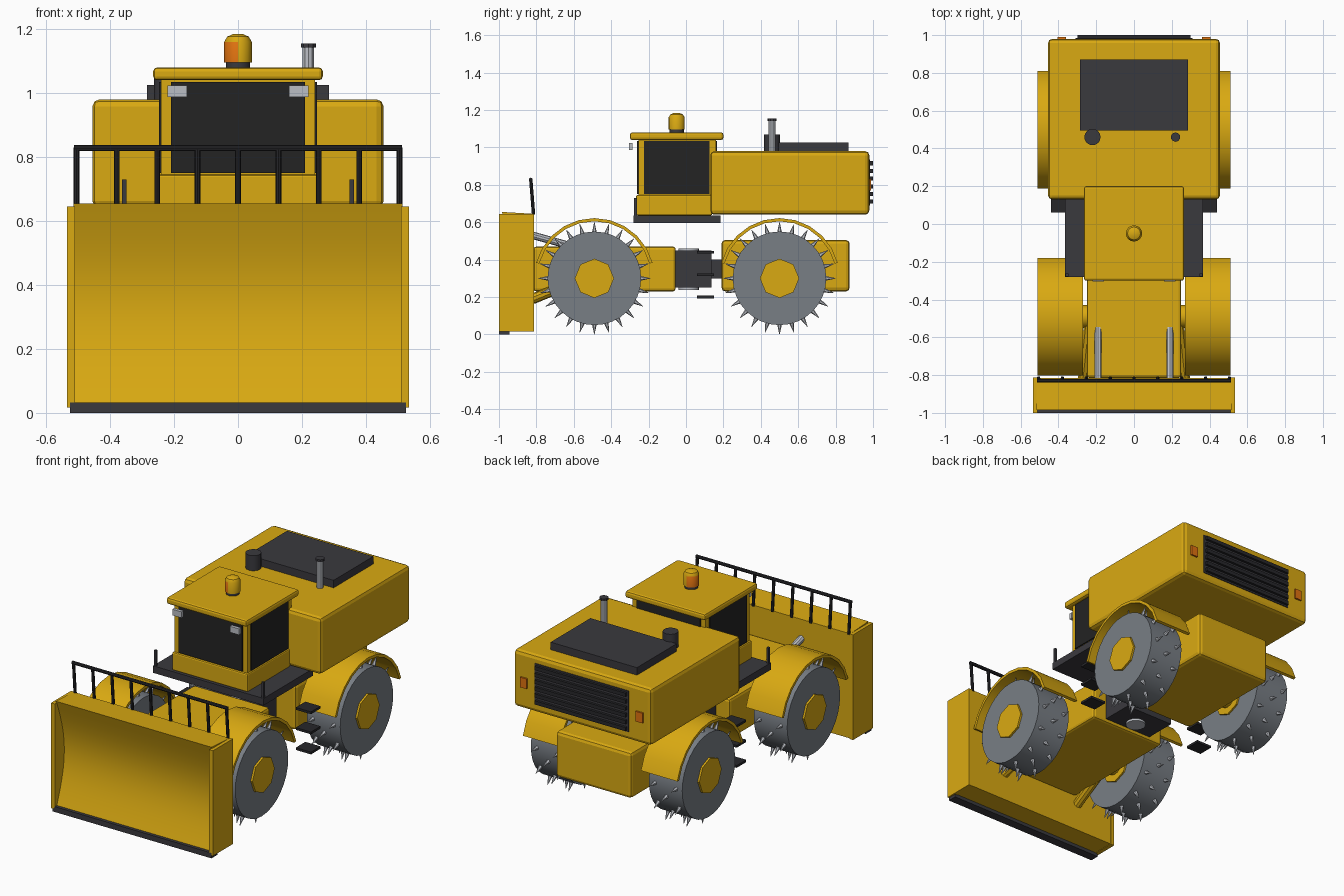
import bpy, bmesh, math
from mathutils import Vector

if "Cube" in bpy.data.objects:
    bpy.data.objects.remove(bpy.data.objects["Cube"], do_unlink=True)


def material(name, color):
    m = bpy.data.materials.new(name)
    m.use_nodes = True
    m.diffuse_color = (*color, 1)
    m.node_tree.nodes["Principled BSDF"].inputs["Base Color"].default_value = (*color, 1)
    return m


YELLOW = material("machine yellow", (0.7, 0.4, 0.006))
DARK = material("dark grey", (0.042, 0.041, 0.048))
BLACK = material("black", (0.02, 0.02, 0.023))
GLASS = material("tinted glass", (0.017, 0.017, 0.017))
STEEL = material("wheel steel", (0.19, 0.21, 0.235))
SILVER = material("silver", (0.5, 0.52, 0.56))
ORANGE = material("orange lamp", (0.75, 0.17, 0.005))


def make(name, bm, *mats, smooth=False, bevel=0):
    bmesh.ops.recalc_face_normals(bm, faces=bm.faces)
    mesh = bpy.data.meshes.new(name)
    bm.to_mesh(mesh)
    bm.free()
    ob = bpy.data.objects.new(name, mesh)
    bpy.context.collection.objects.link(ob)
    for m in mats:
        mesh.materials.append(m)
    if bevel:
        mod = ob.modifiers.new("Bevel", "BEVEL")
        mod.width, mod.segments = bevel, 2
    if smooth:
        bpy.ops.object.select_all(action="DESELECT")
        ob.select_set(True)
        bpy.context.view_layer.objects.active = ob
        bpy.ops.object.shade_smooth_by_angle(angle=math.radians(35))
    return ob


def box(name, x, y, z, mat, bevel=0):
    """Box from (low, high) ranges."""
    bm = bmesh.new()
    bmesh.ops.create_cube(bm, size=1)
    for v in bm.verts:
        v.co = [sum(r) / 2 + c * (r[1] - r[0]) for c, r in zip(v.co, (x, y, z))]
    return make(name, bm, mat, bevel=bevel)


def add_cone(bm, a, b, r1, r2, n):
    a, b = Vector(a), Vector(b)
    d = b - a
    rot = d.to_track_quat("Z", "Y").to_matrix().to_4x4()
    rot.translation = (a + b) / 2
    bmesh.ops.create_cone(bm, cap_ends=True, segments=n, radius1=r1, radius2=r2,
                          depth=d.length, matrix=rot)


def rod(name, a, b, r, mat, n=16, smooth=True):
    bm = bmesh.new()
    add_cone(bm, a, b, r, r, n)
    return make(name, bm, mat, smooth=smooth)


def prism(name, profile, x0, x1, mat, smooth=False):
    """Extrude a closed (y, z) outline along x."""
    bm = bmesh.new()
    f = bm.faces.new([bm.verts.new((x0, y, z)) for y, z in profile])
    new = bmesh.ops.extrude_face_region(bm, geom=[f])["geom"]
    bmesh.ops.translate(bm, vec=(x1 - x0, 0, 0),
                        verts=[g for g in new if isinstance(g, bmesh.types.BMVert)])
    return make(name, bm, mat, smooth=smooth)


SIDES = (("left", 1), ("right", -1))


def span(s, lo, hi):
    return (lo, hi) if s > 0 else (-hi, -lo)


# Engine body, roof hatch, stacks
box("engine_body", (-.455, .455), (.13, .98), (.64, .98), YELLOW, .022)
box("engine_hatch", (-.285, .285), (.495, .87), (.97, 1.025), DARK)
rod("air_intake", (-.22, .46, .97), (-.22, .46, 1.07), .043, DARK)
rod("exhaust_stack", (.22, .46, .97), (.22, .46, 1.145), .019, SILVER, 10)
rod("exhaust_cap", (.22, .46, 1.142), (.22, .46, 1.155), .025, DARK, 10)

# Rear grille and lamps
box("grille_panel", (-.31, .31), (.97, .985), (.69, .935), DARK)
for i in range(6):
    z = .71 + i * .041
    box(f"grille_slat_{i}", (-.3, .3), (.98, 1), (z - .011, z + .011), BLACK)
for side, s in SIDES:
    box(f"rear_lamp_{side}", span(s, .36, .405), (.97, .99), (.77, .83), ORANGE)

# Cab with plate windows
box("cab_platform", (-.365, .365), (-.28, .185), (.595, .637), DARK)
box("cab_base", (-.25, .25), (-.267, .14), (.637, .745), YELLOW, .008)
box("cab_shell", (-.24, .24), (-.255, .16), (.74, 1.045), YELLOW)
box("front_window", (-.21, .21), (-.262, -.254), (.75, 1.035), GLASS)
box("rear_window", (-.21, .21), (.159, .167), (.75, 1.035), GLASS)
for side, s in SIDES:
    box(f"side_window_{side}", span(s, .239, .247), (-.225, .125), (.75, 1.035), GLASS)
    box(f"headlight_{side}", span(s, .16, .22), (-.305, -.285), (.987, 1.023), SILVER)
    box(f"grab_post_{side}", span(s, .348, .362), (-.277, -.263), (.635, .73), DARK)
    # Access steps
    for i, z in enumerate((.2, .32, .44)):
        box(f"step_{side}_{i}", span(s, .34, .44), (.06, .15), (z - .007, z + .007), BLACK)
box("cab_roof", (-.265, .265), (-.3, .2), (1.04, 1.08), YELLOW, .012)

# Beacon: revolved dome, orange on its right half below the cap
rod("beacon_base", (0, -.05, 1.075), (0, -.05, 1.1), .038, DARK)
bm = bmesh.new()
outline = [(.043, 1.095), (.043, 1.16), (.034, 1.176), (.016, 1.184)]
rings = [[bm.verts.new((r * math.cos(k * math.pi / 8), -.05 + r * math.sin(k * math.pi / 8), z))
          for k in range(16)] for r, z in outline]
for lo, hi in zip(rings, rings[1:]):
    for k in range(16):
        bm.faces.new((lo[k], lo[k - 1], hi[k - 1], hi[k]))
bm.faces.new(rings[-1])
bm.faces.new(rings[0])
for f in bm.faces:
    c = f.calc_center_median()
    f.material_index = int(c.x < 0 and c.z < 1.15 and len(f.verts) == 4)
make("beacon", bm, YELLOW, ORANGE, smooth=True)

# Frames and articulation joint
box("front_frame", (-.25, .25), (-.815, -.055), (.23, .47), YELLOW, .015)
box("rear_frame", (-.25, .25), (.19, .875), (.23, .505), YELLOW, .02)
box("joint_block", (-.16, .16), (-.06, .135), (.25, .45), DARK)
rod("joint_pin", (0, .015, .237), (0, .015, .46), .055, SILVER)
box("joint_link", (-.08, .08), (.13, .2), (.3, .4), DARK)

# Spiked wheels, hubs, arched fenders
for end, cy in (("front", -.49), ("rear", .5)):
    rod(f"{end}_axle", (-.3, cy, .3), (.3, cy, .3), .06, YELLOW)
    for side, s in SIDES:
        name = f"{end}_{side}"
        rod(f"{name}_wheel", (s * .28, cy, .3), (s * .5, cy, .3), .25, STEEL, 32)
        rod(f"{name}_hub", (s * .27, cy, .3), (s * .512, cy, .3), .105, YELLOW, 8, False)
        bm = bmesh.new()
        for row in range(3):
            x = s * (.32 + row * .07)
            for k in range(12):
                a = math.radians(30 * k + 15 * (row % 2))
                d = Vector((0, math.cos(a), math.sin(a)))
                c = Vector((x, cy, .3))
                add_cone(bm, c + d * .24, c + d * .3, .014, .001, 6)
        make(f"{name}_spikes", bm, SILVER)
        angles = [math.radians(15 + 15 * k) for k in range(11)]
        arc = [(cy + .322 * math.cos(a), .3 + .322 * math.sin(a)) for a in angles]
        arc += [(cy + .305 * math.cos(a), .3 + .305 * math.sin(a)) for a in reversed(angles)]
        prism(f"{name}_fender", arc, s * .27, s * .51, YELLOW, True)

# Blade: flat back, concave front, end plates, cutting edge
curve = []
for k in range(13):
    t = k / 12
    curve.append((-.985 + .075 * math.sin(math.pi * t), .02 + .635 * t))
prism("blade", curve + [(-.815, .645), (-.815, .02)], -.515, .515, YELLOW, True)
box("cutting_edge", (-.525, .525), (-1, -.945), (0, .032), DARK)
for side, s in SIDES:
    box(f"blade_end_{side}", span(s, .51, .535), (-1, -.812), (.017, .645), YELLOW)
    # Lift cylinders and push arms
    rod(f"lift_cylinder_{side}", (s * .19, -.82, .53), (s * .19, -.55, .455), .02, SILVER, 10)
    rod(f"push_arm_{side}", (s * .27, -.82, .19), (s * .235, -.5, .32), .028, YELLOW, 10)

# Blade railing
for i in range(9):
    x = (i - 4) * .1263
    rod(f"rail_post_{i}", (x, -.815, .64), (x, -.83, .83), .009, BLACK, 8)
rod("rail_top", (-.513, -.83, .828), (.513, -.83, .828), .01, BLACK, 8)
